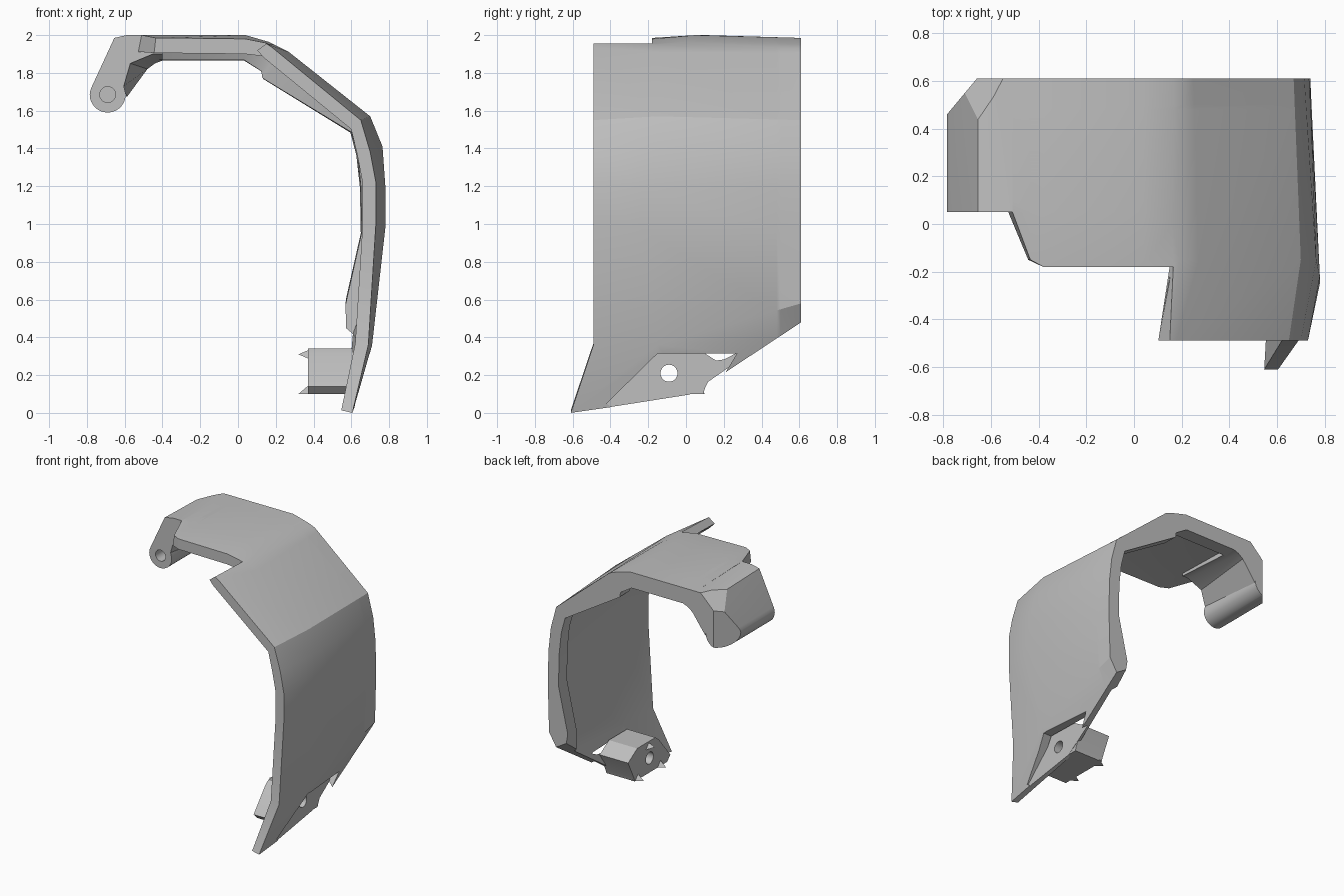
import bpy, bmesh, math
from mathutils import Vector

if "Cube" in bpy.data.objects:
    bpy.data.objects.remove(bpy.data.objects["Cube"])

grey = bpy.data.materials.new("light_grey")
grey.diffuse_color = (0.52, 0.52, 0.52, 1)
grey.use_nodes = True
grey.node_tree.nodes["Principled BSDF"].inputs["Base Color"].default_value = grey.diffuse_color


def finish(name, bm, hidden=False):
    bmesh.ops.recalc_face_normals(bm, faces=bm.faces)
    me = bpy.data.meshes.new(name)
    bm.to_mesh(me)
    bm.free()
    ob = bpy.data.objects.new(name, me)
    bpy.context.collection.objects.link(ob)
    me.materials.append(grey)
    ob.hide_render = hidden
    ob.hide_viewport = False
    return ob


def loft(rings):
    """Closed solid through matching rings of points."""
    bm = bmesh.new()
    vs = [[bm.verts.new(p) for p in r] for r in rings]
    n = len(vs[0])
    for a, b in zip(vs, vs[1:]):
        for i in range(n):
            k = (i + 1) % n
            bm.faces.new((a[i], a[k], b[k], b[i]))
    bm.faces.new(vs[0])
    bm.faces.new(vs[-1])
    return bm


def prism_x(poly, x0, x1):
    return loft([[(x, y, z) for y, z in poly] for x in (x0, x1)])


def circle(cx, cy, r, n=32):
    return [(cx + r * math.cos(math.tau * i / n), cy + r * math.sin(math.tau * i / n)) for i in range(n)]


def cut(ob, cutter):
    m = ob.modifiers.new("cut", 'BOOLEAN')
    m.operation, m.object, m.solver = 'DIFFERENCE', cutter, 'EXACT'
    bpy.context.view_layer.objects.active = ob
    bpy.ops.object.modifier_apply(modifier=m.name)


def smooth(ob, deg=20):
    bpy.ops.object.select_all(action='DESELECT')
    ob.select_set(True)
    bpy.context.view_layer.objects.active = ob
    bpy.ops.object.shade_smooth_by_angle(angle=math.radians(deg))


# Curved shell: front y, mid y, outer (x, z) at front / mid / back, wall and rim thickness
cols = [
    (.05, .10, (-.51, 2.0), (-.51, 2.0), (-.51, 1.985), .09, .12),
    (-.15, .05, (-.435, 1.985), (-.435, 2.0), (-.435, 1.985), .08, .12),
    (-.18, .05, (-.38, 1.985), (-.38, 2.0), (-.38, 1.985), .08, .12),
    (-.18, .05, (.04, 1.98), (.04, 2.0), (.04, 1.985), .08, .12),
    (-.18, .00, (.165, 1.955), (.16, 1.965), (.17, 1.95), .07, .15),
    (-.49, -.15, (.15, 1.955), (.19, 1.95), (.22, 1.93), .06, .18),
    (-.49, -.15, (.18, 1.935), (.27, 1.91), (.25, 1.905), .07, .18),
    (-.49, -.15, (.65, 1.55), (.70, 1.57), (.67, 1.55), .07, .10),
    (-.49, -.15, (.70, 1.38), (.765, 1.41), (.715, 1.38), .07, .09),
    (-.49, -.22, (.73, 1.22), (.78, 1.20), (.735, 1.20), .07, .09),
    (-.49, -.25, (.73, 1.0), (.78, .98), (.74, .95), .07, .09),
    (-.49, -.15, (.69, .36), (.71, .36), (.73, .58), .07, .16),
    (-.61, .02, (.605, 0), (.64, .09), (.67, .48), .06, .10),
]


def stations(c):
    yf, ym, f, m, b, t, rim = c
    yb, f, m, b = .61, Vector(f), Vector(m), Vector(b)
    k = (yb - .13 - ym) / (yb - ym)
    k2 = (yb - .11 - ym) / (yb - ym)
    return [(yf, f, t), (ym, m, t), (yb - .13, m.lerp(b, k), t),
            (yb - .11, m.lerp(b, k2), rim), (yb, b, rim)]


grid = [stations(c) for c in cols]
rings = []
for j, col in enumerate(grid):
    outer, inner = [], []
    for s, (y, p, t) in enumerate(col):
        d = (grid[min(j + 1, len(grid) - 1)][s][1] - grid[max(j - 1, 0)][s][1]).normalized()
        q = p + Vector((d.y, -d.x)) * t
        outer.append((p.x, y, p.y))
        inner.append((q.x, y, q.y))
    rings.append(outer + inner[::-1])
shell = finish("curved_shell", loft(rings))

# Hinge arm, narrowing from the back rim to the barrel
front = [(-.48, 2), (-.59, 2), (-.655, 1.985), (-.775, 1.725)]
arc = [(-.69 + .095 * math.cos(a), 1.685 + .095 * math.sin(a))
       for a in [math.radians(170 + i * 195 / 18) for i in range(19)]]
f_in = [(-.605, 1.73), (-.57, 1.85), (-.45, 1.9), (-.40, 1.9)]
b_in = [(-.59, 1.67), (-.48, 1.82), (-.44, 1.85), (-.40, 1.865)]
tip = [(-.40, 2)]
arm_rings = [[(x, .05, z) for x, z in tip + front + arc + f_in],
             [(x, .61, z - (.015 if z > 1.98 else 0)) for x, z in tip + front + arc + b_in]]
bm = loft(arm_rings)
corner = [Vector(p) for p in ((-.66, .41, 1.985), (-.545, .61, 1.99), (-.71, .53, 1.87))]
n1 = (corner[1] - corner[0]).cross(corner[2] - corner[0])
if n1.y < 0:
    n1.negate()
for co, no in ((corner[0], n1), (Vector((-.785, .46, 1.7)), Vector((-.15, .125, 0)))):
    r = bmesh.ops.bisect_plane(bm, geom=bm.verts[:] + bm.edges[:] + bm.faces[:],
                               plane_co=co, plane_no=no, clear_outer=True)
    edges = [e for e in r["geom_cut"] if isinstance(e, bmesh.types.BMEdge)]
    bmesh.ops.holes_fill(bm, edges=edges, sides=0)
arm = finish("hinge_arm", bm)
pin = finish("pin_cutter", loft([[(x, y, z) for x, z in circle(-.69, 1.685, .042)] for y in (0, .4)]), True)
cut(arm, pin)

# Mounting boss behind the lower corner, with two pointed prongs
boss = finish("mounting_boss", prism_x(
    [(-.30, .10), (-.34, .14), (-.20, .31), (-.16, .34), (.06, .34), (.17, .27), (.10, .13), (.09, .10)], .37, .61))
for i, (y, z) in enumerate(((-.22, .13), (.05, .13), (-.08, .31))):
    base = [(.39, y - .05, z - .03), (.39, y + .05, z - .03), (.39, y, z + .03)]
    bm = bmesh.new()
    vs = [bm.verts.new(p) for p in base + [(.32, y, z - .03 if z < .2 else z)]]
    bm.faces.new(vs[:3])
    for k in range(3):
        bm.faces.new((vs[k], vs[(k + 1) % 3], vs[3]))
    finish("boss_prong_%d" % (i + 1), bm)

# Recess on the outside of the lower corner and the screw hole through it
recess = finish("recess_cutter", prism_x(
    [(-.42, .05), (-.15, .315), (.27, .315), (.05, -.05), (-.3, -.05)], .612, .9), True)
hole = finish("hole_cutter", prism_x(circle(-.09, .21, .045), .2, .9), True)
cut(shell, recess)
cut(shell, hole)
cut(boss, hole)
for c in (recess, hole, pin):
    bpy.data.objects.remove(c)
for ob in (shell, arm, boss):
    smooth(ob)
